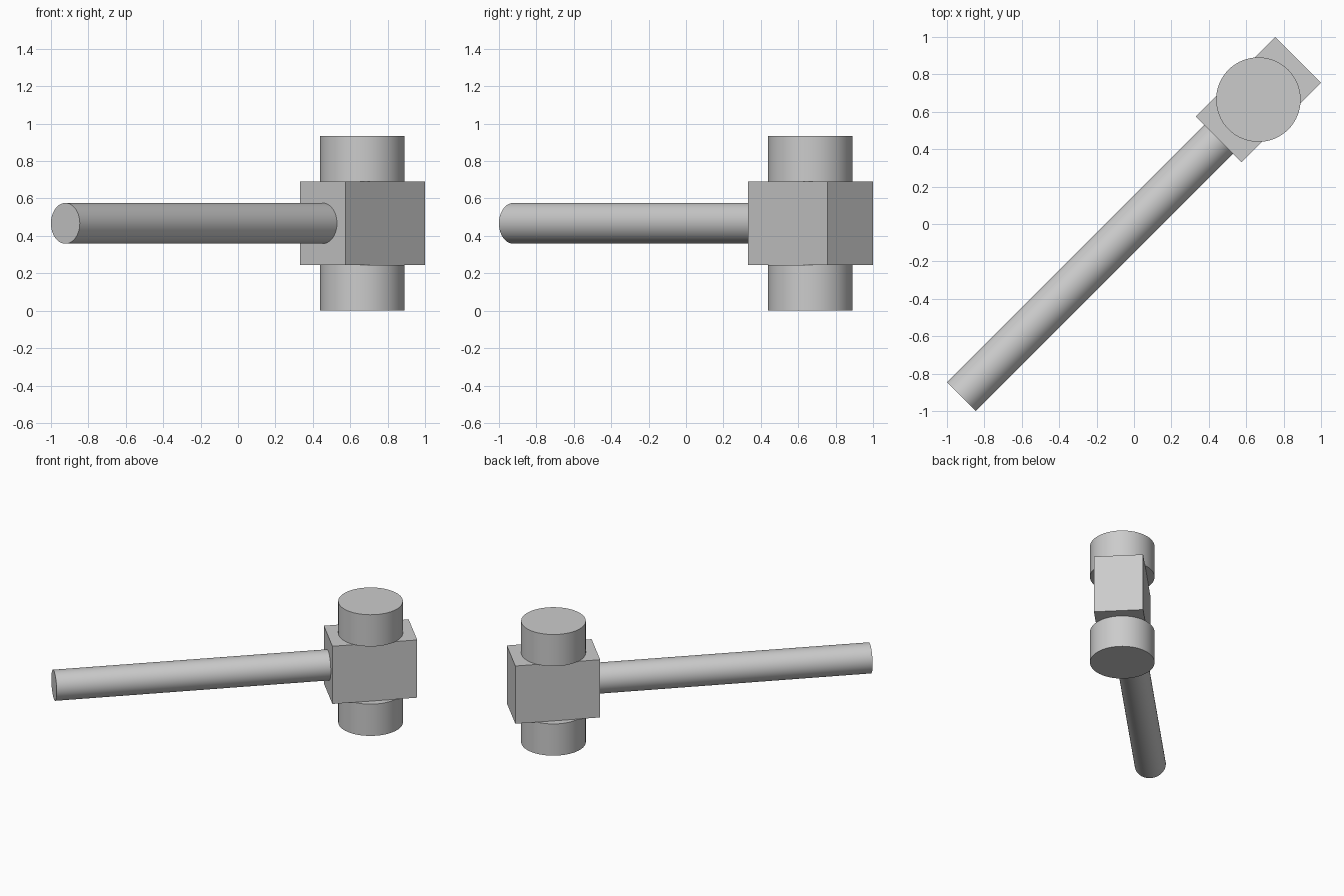
import bpy
import math
from mathutils import Vector

cube = bpy.data.objects.get("Cube")
if cube:
    bpy.data.objects.remove(cube, do_unlink=True)

# One plain grey for the whole mallet
GREY = (0.6, 0.6, 0.6, 1)
grey = bpy.data.materials.new("light grey")
grey.use_nodes = True
grey.diffuse_color = GREY
grey.node_tree.nodes["Principled BSDF"].inputs["Base Color"].default_value = GREY

HEAD = Vector((0.665, 0.665, 0.467))
ALONG = Vector((1, 1, 0)).normalized()
BLOCK = Vector((0.602, 0.345, 0.445))
HEIGHT = 0.934


def finish(name):
    obj = bpy.context.object
    obj.name = name
    obj.data.materials.append(grey)
    return obj


def cylinder(name, start, end, radius):
    axis = end - start
    bpy.ops.mesh.primitive_cylinder_add(
        vertices=64, radius=radius, depth=axis.length, location=(start + end) / 2,
        rotation=axis.to_track_quat("Z", "Y").to_euler())
    bpy.ops.object.shade_smooth_by_angle(angle=math.radians(30))
    return finish(name)


# Central block, turned to line up with the handle
bpy.ops.mesh.primitive_cube_add(size=1, location=HEAD, rotation=(0, 0, math.radians(45)))
block = finish("head_block")
block.scale = BLOCK

# Striking faces above and below the block
for name, side in (("upper_striking_face", 1), ("lower_striking_face", -1)):
    inner = HEAD + Vector((0, 0, side * BLOCK.z / 2))
    outer = HEAD + Vector((0, 0, side * HEIGHT / 2))
    cylinder(name, inner, outer, 0.226)

# Handle running diagonally from the block
handle_end = Vector((-0.923, -0.923, HEAD.z))
cylinder("handle", handle_end, HEAD - ALONG * BLOCK.x / 2, 0.109)
